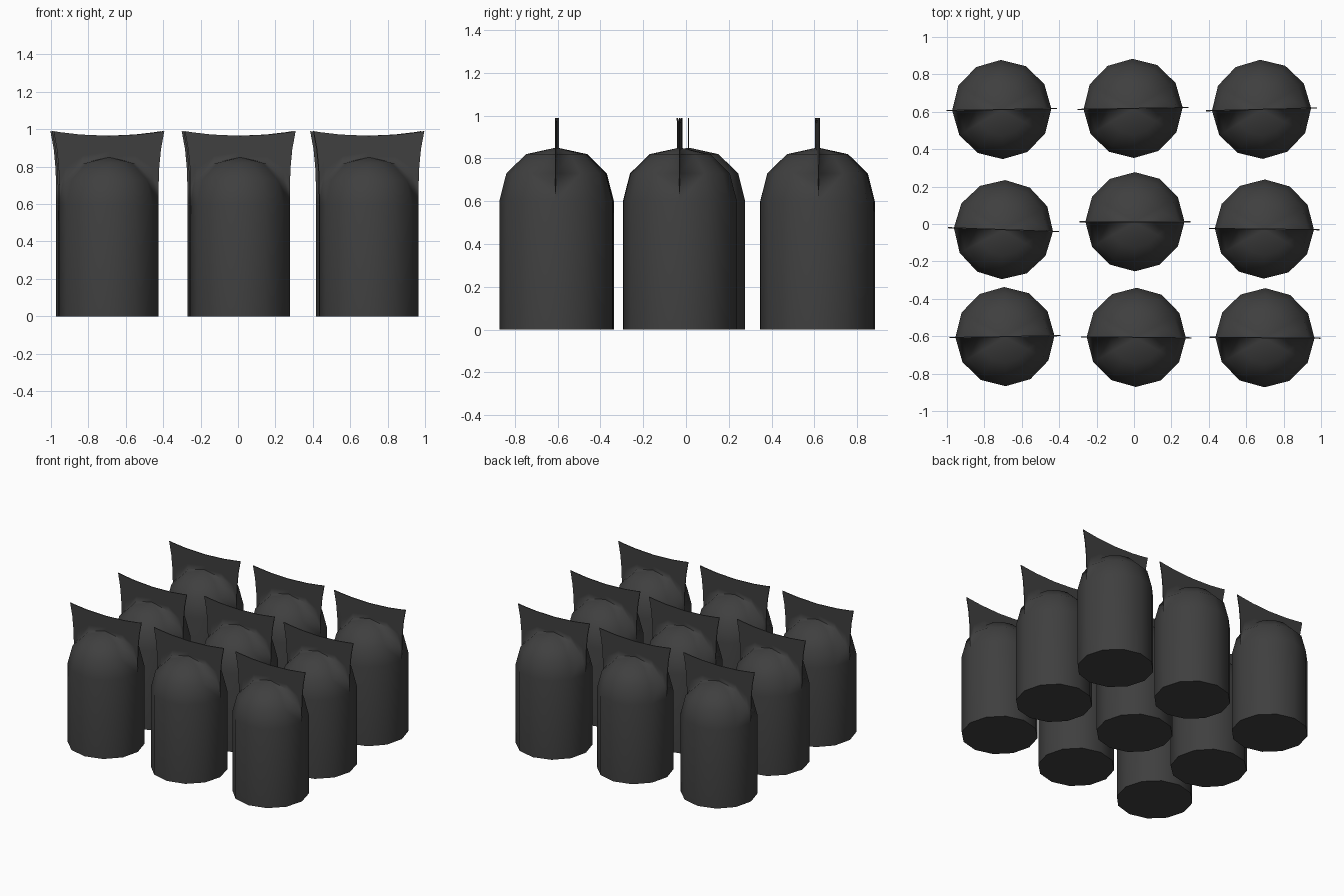
import bpy, bmesh
from math import sin, cos, pi, radians
from mathutils import Vector

cube = bpy.data.objects.get("Cube")
if cube:
    bpy.data.objects.remove(cube, do_unlink=True)

RADIUS, FIN_HALF, SEAM = 0.265, 0.296, 0.003
SIDES, ROWS = 12, 4
HALF = SIDES // 2
# Shoulder and dome rings as (radius, height)
DOME = [(RADIUS, 0.6), (0.232, 0.73), (0.14, 0.82), (0.0, 0.85)]

mat = bpy.data.materials.new("charcoal")
mat.use_nodes = True
colour = (0.05, 0.05, 0.05, 1)
mat.diffuse_color = colour
bsdf = next(n for n in mat.node_tree.nodes if n.type == 'BSDF_PRINCIPLED')
bsdf.inputs["Base Color"].default_value = colour

bm = bmesh.new()
cache = {}


def vert(p):
    key = tuple(round(c, 5) + 0.0 for c in p)
    if key not in cache:
        cache[key] = bm.verts.new(key)
    return cache[key]


def face(points):
    """Add a face, dropping points that coincide."""
    verts = list(dict.fromkeys(vert(p) for p in points))
    if len(verts) > 2:
        bm.faces.new(verts)


def ring_point(side, radius, z, step):
    """Point on a half ring; its ends sit on the thin seam above the shoulder."""
    a = pi * step / HALF
    y = radius * sin(a)
    if z > DOME[0][1]:
        y = max(y, SEAM)
    if radius == 0:
        y = SEAM
    return Vector((radius * cos(a), side * y, z))


def fin_point(side, column, row):
    """Point on the pinched sheet, which flares out towards its top corners."""
    x, z = column
    t = row / ROWS
    top_z = 0.965 + 0.025 * (x / RADIUS) ** 2
    flare = x * (FIN_HALF / RADIUS - 1) * t ** 3
    y = 0 if row == 0 and z == DOME[0][1] else SEAM
    return Vector((x + flare, side * y, z + (top_z - z) * t))


# Sheet columns follow the dome's outline from one shoulder to the other
columns = [(-r, z) for r, z in DOME] + [(r, z) for r, z in reversed(DOME[:-1])]
rings = [(RADIUS, 0.0)] + DOME

for side in (-1, 1):
    # Body wall and dome
    for low, high in zip(rings, rings[1:]):
        for i in range(HALF):
            face([ring_point(side, *low, i), ring_point(side, *low, i + 1),
                  ring_point(side, *high, i + 1), ring_point(side, *high, i)])
    # Pinched top sheet
    for a, b in zip(columns, columns[1:]):
        for row in range(ROWS):
            face([fin_point(side, a, row), fin_point(side, b, row),
                  fin_point(side, b, row + 1), fin_point(side, a, row + 1)])

# Thin rim around the sheet
rim = [(columns[0], r) for r in range(ROWS)]
rim += [(c, ROWS) for c in columns]
rim += [(columns[-1], r) for r in reversed(range(ROWS))]
for a, b in zip(rim, rim[1:]):
    face([fin_point(-1, *a), fin_point(-1, *b), fin_point(1, *b), fin_point(1, *a)])

# Flat base
face([(RADIUS * cos(2 * pi * i / SIDES), RADIUS * sin(2 * pi * i / SIDES), 0)
      for i in range(SIDES)])

bmesh.ops.recalc_face_normals(bm, faces=bm.faces)
mesh = bpy.data.meshes.new("sealed_bag")
bm.to_mesh(mesh)
bm.free()
mesh.materials.append(mat)

# Nine bags, slightly out of line: x, y, turn in degrees
PLACES = {
    "back_right": (-0.707, 0.612, 1), "back_middle": (-0.005, 0.618, 1),
    "back_left": (0.682, 0.613, 1.5), "middle_right": (-0.698, -0.03, -2),
    "centre": (0.005, 0.012, 0), "middle_left": (0.697, -0.027, -0.7),
    "front_right": (-0.69, -0.602, 1), "front_middle": (0.012, -0.606, -0.5),
    "front_left": (0.7, -0.608, -0.5),
}
for name, (x, y, turn) in PLACES.items():
    bag = bpy.data.objects.new(name + "_bag", mesh)
    bag.location = (x, y, 0)
    bag.rotation_euler.z = radians(turn)
    bpy.context.collection.objects.link(bag)

# Soft shading, with the base and the sheet's rim kept crisp
bpy.ops.object.select_all(action='DESELECT')
bag.select_set(True)
bpy.context.view_layer.objects.active = bag
bpy.ops.object.shade_smooth_by_angle(angle=radians(84))
